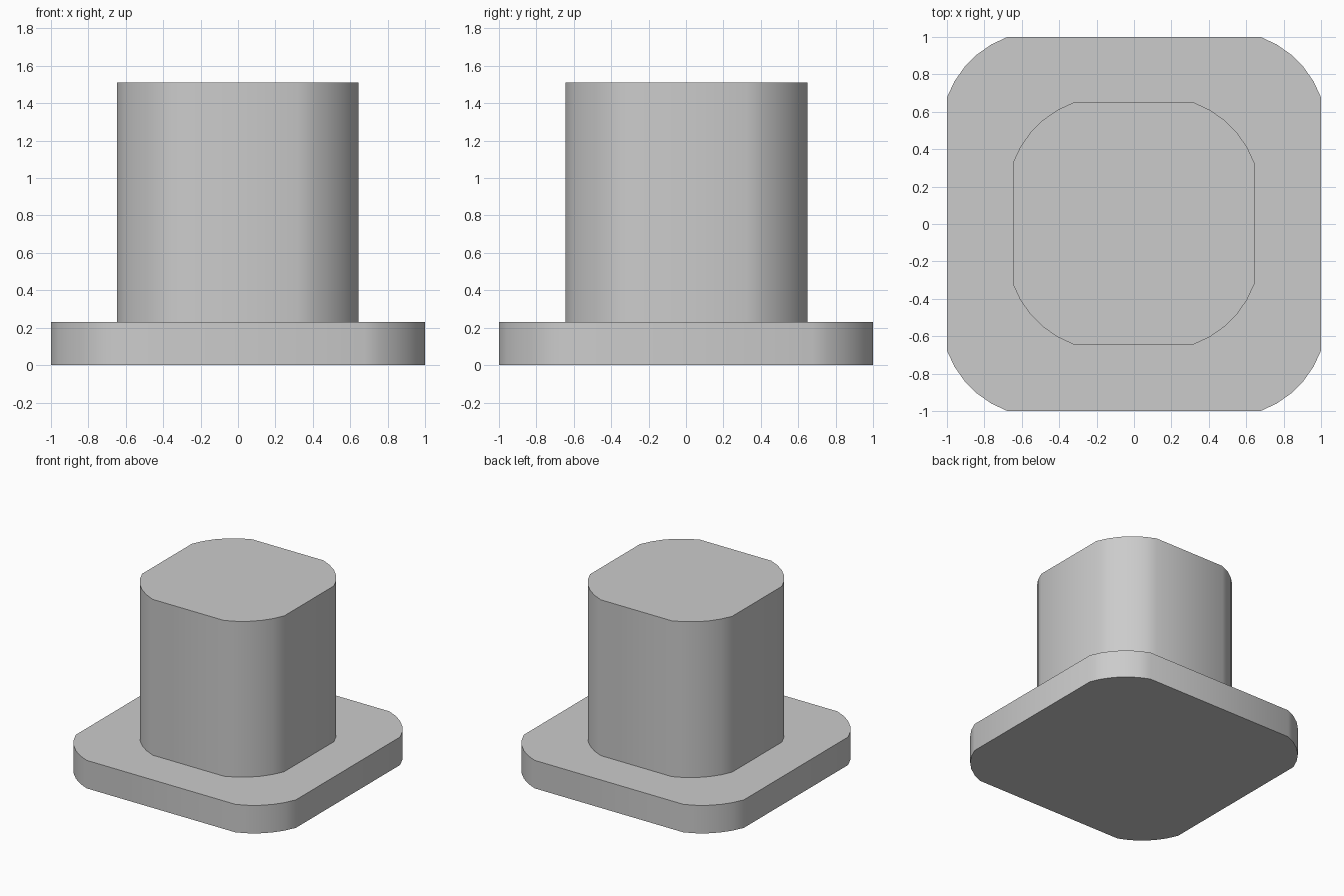
import bpy, bmesh
from math import sin, cos, pi, radians, sqrt

if "Cube" in bpy.data.objects:
    bpy.data.objects.remove(bpy.data.objects["Cube"], do_unlink=True)

grey = bpy.data.materials.new("plain_grey")
grey.use_nodes = True
colour = (0.6, 0.6, 0.6, 1)
grey.diffuse_color = colour
grey.node_tree.nodes["Principled BSDF"].inputs["Base Color"].default_value = colour

CUT = 0.323                # length of side taken by each corner
HALF_ARC = radians(25)     # shallow corner arc, half its sweep
SEGMENTS = 5


def corner_outline(half):
    """Square outline with a shallow arc across each corner."""
    radius = CUT / sqrt(2) / sin(HALF_ARC)
    centre = (half - CUT / 2) - radius * cos(HALF_ARC) / sqrt(2)
    points = []
    for quarter in range(4):
        c, s = cos(quarter * pi / 2), sin(quarter * pi / 2)
        for i in range(SEGMENTS + 1):
            a = pi / 4 + HALF_ARC * (2 * i / SEGMENTS - 1)
            x, y = centre + radius * cos(a), centre + radius * sin(a)
            points.append((x * c - y * s, x * s + y * c))
    return points


def rounded_block(name, half, bottom, top, offset=(0, 0)):
    """Extrude the outline straight up into a closed block."""
    bm = bmesh.new()
    base = bm.faces.new([bm.verts.new((x, y, bottom)) for x, y in corner_outline(half)])
    raised = bmesh.ops.extrude_face_region(bm, geom=[base], use_keep_orig=True)["geom"]
    bmesh.ops.translate(bm, vec=(0, 0, top - bottom),
                        verts=[g for g in raised if isinstance(g, bmesh.types.BMVert)])
    bmesh.ops.recalc_face_normals(bm, faces=bm.faces)
    mesh = bpy.data.meshes.new(name)
    bm.to_mesh(mesh)
    bm.free()
    mesh.materials.append(grey)
    obj = bpy.data.objects.new(name, mesh)
    obj.location = (*offset, 0)
    bpy.context.collection.objects.link(obj)
    bpy.ops.object.select_all(action="DESELECT")
    obj.select_set(True)
    bpy.context.view_layer.objects.active = obj
    bpy.ops.object.shade_smooth_by_angle(angle=radians(30))


# Wide flange at the bottom and the tall stem standing on it
rounded_block("base_flange", 1.0, 0, 0.23)
rounded_block("stem", 0.646, 0.23, 1.51, offset=(-0.002, 0.003))
